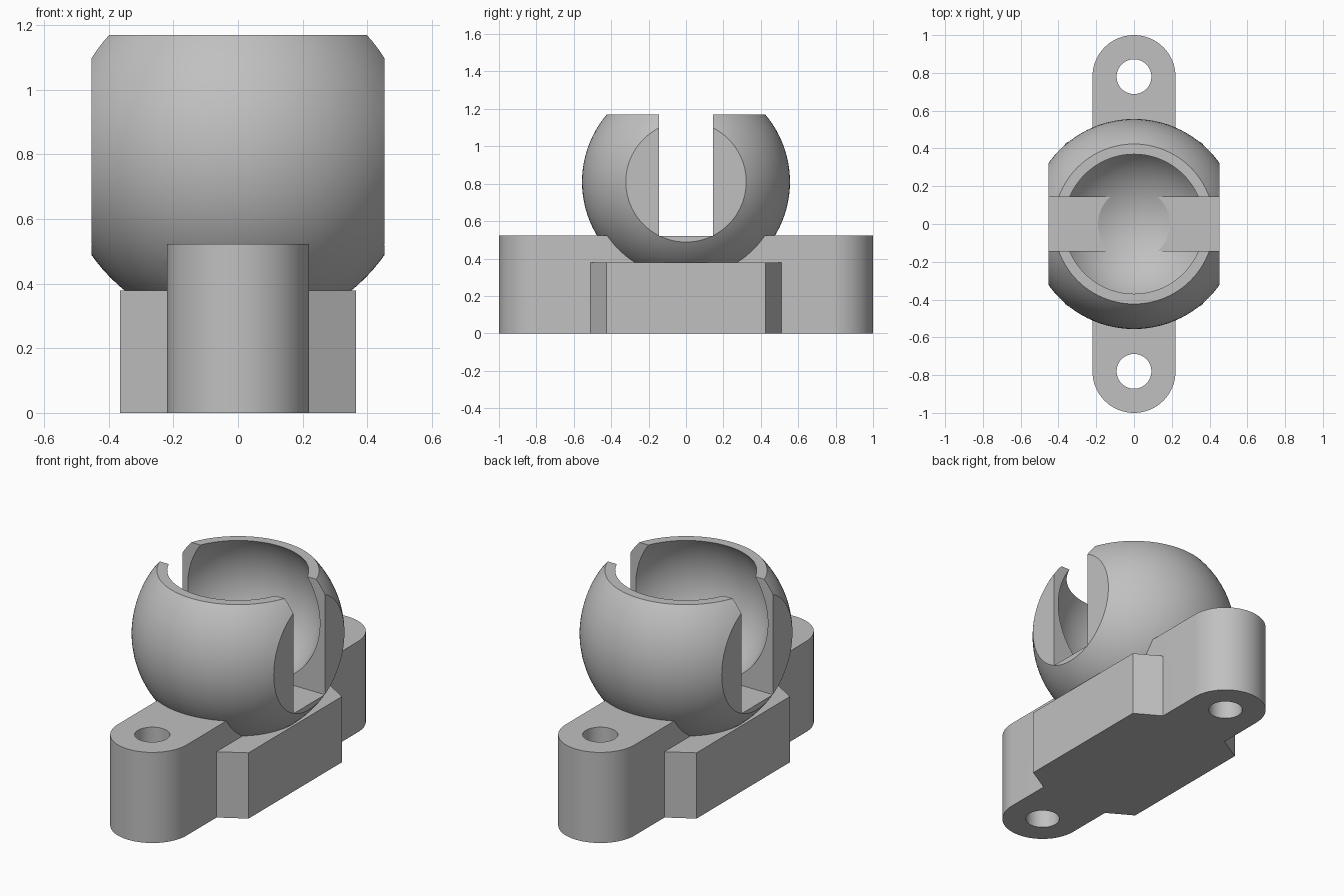
import bpy
import bmesh
from math import sin, cos, pi, radians

cube = bpy.data.objects.get("Cube")
if cube:
    bpy.data.objects.remove(cube)

BALL_Z, BALL_R = 0.81, 0.556      # outer ball
CAVITY_Z, CAVITY_R = 0.922, 0.445  # hollow inside it
BAR_HALF, HOLE_Y = 0.22, 0.78


def finish(bm, name):
    bmesh.ops.recalc_face_normals(bm, faces=bm.faces)
    mesh = bpy.data.meshes.new(name)
    bm.to_mesh(mesh)
    bm.free()
    obj = bpy.data.objects.new(name, mesh)
    bpy.context.collection.objects.link(obj)
    return obj


def prism(name, outline, z0, z1):
    bm = bmesh.new()
    face = bm.faces.new([bm.verts.new((x, y, z0)) for x, y in outline])
    new = bmesh.ops.extrude_face_region(bm, geom=[face])["geom"]
    verts = [v for v in new if isinstance(v, bmesh.types.BMVert)]
    bmesh.ops.translate(bm, verts=verts, vec=(0, 0, z1 - z0))
    return finish(bm, name)


def box(name, hx, hy, z0, z1):
    return prism(name, [(-hx, -hy), (hx, -hy), (hx, hy), (-hx, hy)], z0, z1)


def ball(name, radius, z):
    bm = bmesh.new()
    bmesh.ops.create_uvsphere(bm, u_segments=96, v_segments=48, radius=radius)
    bmesh.ops.translate(bm, verts=bm.verts, vec=(0, 0, z))
    return finish(bm, name)


def arc(cy, radius, start, end, steps):
    angles = [start + (end - start) * i / steps for i in range(steps + 1)]
    return [(radius * cos(a), cy + radius * sin(a)) for a in angles]


def combine(target, other, operation):
    mod = target.modifiers.new(operation.title(), "BOOLEAN")
    mod.operation, mod.solver, mod.object = operation, "EXACT", other
    bpy.context.view_layer.objects.active = target
    bpy.ops.object.modifier_apply(modifier=mod.name)
    bpy.data.objects.remove(other)


# Mounting bar with rounded ends
bar = arc(HOLE_Y, BAR_HALF, 0, pi, 32) + arc(-HOLE_Y, BAR_HALF, pi, 2 * pi, 32)
mount = prism("ball_socket_mount", bar, 0, 0.522)

# Lower side block with slanted corners
block = [(0.365, 0.425), (0.22, 0.51), (-0.22, 0.51), (-0.365, 0.425)]
block += [(-x, -y) for x, y in block]
combine(mount, prism("side_block", block, 0, 0.379), "UNION")

# Ball trimmed flat on both sides and on top
socket = ball("socket_ball", BALL_R, BALL_Z)
combine(socket, box("ball_trim", 0.453, 0.8, 0.1, 1.17), "INTERSECT")
combine(mount, socket, "UNION")

# Round hollow, cross slot and bolt holes
combine(mount, ball("cavity", CAVITY_R, CAVITY_Z), "DIFFERENCE")
combine(mount, box("slot", 0.7, 0.144, 0.52, 1.4), "DIFFERENCE")
for side in (-1, 1):
    ring = arc(side * HOLE_Y, 0.092, 0, 2 * pi, 48)[:-1]
    combine(mount, prism("bolt_hole", ring, -0.1, 0.7), "DIFFERENCE")

# Plain grey finish
grey = bpy.data.materials.new("plain_grey")
grey.use_nodes = True
colour = (0.53, 0.53, 0.53, 1)
grey.diffuse_color = colour
grey.node_tree.nodes["Principled BSDF"].inputs["Base Color"].default_value = colour
mount.data.materials.clear()
mount.data.materials.append(grey)

# Smooth curves, crisp edges
bpy.ops.object.select_all(action="DESELECT")
mount.select_set(True)
bpy.context.view_layer.objects.active = mount
bpy.ops.object.shade_smooth_by_angle(angle=radians(20))
